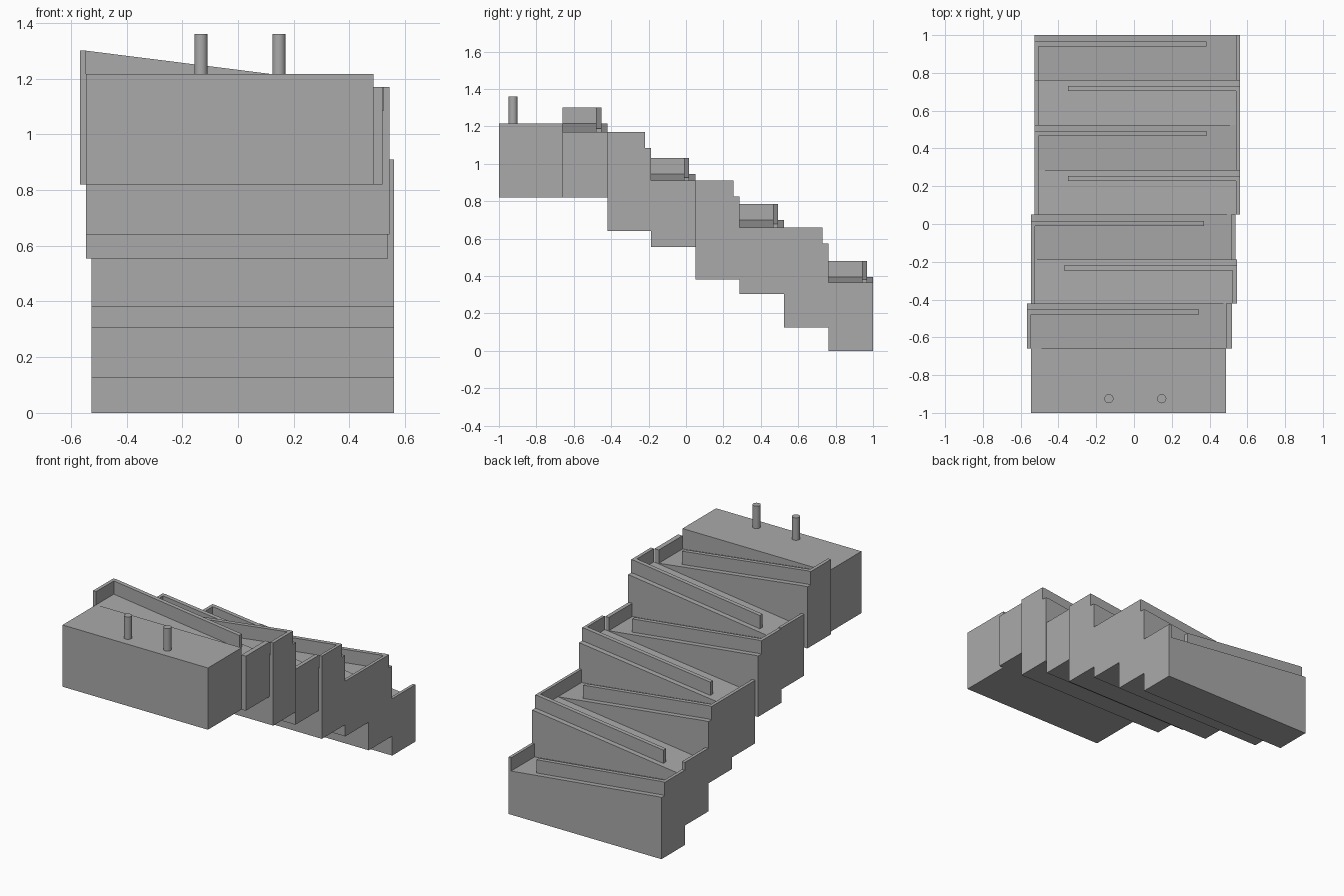
import bpy

cube = bpy.data.objects.get("Cube")
if cube:
    bpy.data.objects.remove(cube, do_unlink=True)

# One plain grey for everything
grey = bpy.data.materials.new("plain_grey")
grey.use_nodes = True
colour = (0.4, 0.4, 0.4, 1)
grey.diffuse_color = colour
grey.node_tree.nodes["Principled BSDF"].inputs["Base Color"].default_value = colour


def prism(name, profile, y0, y1):
    """Extrude an x-z outline from y0 to y1."""
    n = len(profile)
    verts = [(x, y, z) for y in (y0, y1) for x, z in profile]
    faces = [tuple(range(n)), tuple(range(2 * n - 1, n - 1, -1))]
    faces += [(i, i + n, (i + 1) % n + n, (i + 1) % n) for i in range(n)]
    # Mirrored outlines run the other way round, so flip their faces
    area = sum(profile[i - 1][0] * profile[i][1] - profile[i][0] * profile[i - 1][1]
               for i in range(n))
    if area < 0:
        faces = [f[::-1] for f in faces]
    mesh = bpy.data.meshes.new(name)
    mesh.from_pydata(verts, [], faces)
    mesh.materials.append(grey)
    obj = bpy.data.objects.new(name, mesh)
    bpy.context.collection.objects.link(obj)
    return obj


def box(name, x0, x1, y0, y1, z0, z1):
    return prism(name, [(x0, z0), (x1, z0), (x1, z1), (x0, z1)], y0, y1)


RAIL = 0.085    # rail height above the ramp
LEDGE = 0.033   # strip of ramp outside the long rail
THICK = 0.027   # long rail thickness


def ramp(index, y0, y1, bottom, top, low_top, high, high_in, low_in, low, gap):
    """Sloped tray: falls from the high end to the low end, with an open gap there."""
    floor, low_floor = top - RAIL, low_top - RAIL
    rail_y = y1 - LEDGE
    prism(f"ramp_{index}",
          [(high, bottom), (high, floor), (high_in, floor), (low_in, low_floor),
           (low_in, low_top), (low, low_top), (low, bottom)], y0, y1)
    box(f"end_rail_{index}", min(high, high_in), max(high, high_in), y0, rail_y, floor, top)
    # Long rail follows the slope and stops short of the low end
    t = (gap - high_in) / (low_in - high_in)
    drop = (top - low_top) * t
    prism(f"long_rail_{index}",
          [(high_in, floor), (gap, floor - drop), (gap, top - drop), (high_in, top)],
          rail_y - THICK, rail_y)


# Start block with two pegs
box("start_block", -0.545, 0.487, -1, -0.66, 0.82, 1.216)
for side, x in (("right", -0.133), ("left", 0.147)):
    bpy.ops.mesh.primitive_cylinder_add(vertices=32, radius=0.024, depth=0.16,
                                        location=(x, -0.925, 1.28))
    peg = bpy.context.object
    peg.name = f"{side}_peg"
    peg.data.materials.append(grey)
    bpy.ops.object.shade_smooth_by_angle()

# Zigzag ramps, each lower than the one before
# y0, y1, bottom, top, low top, high end, its inside, low end inside, low end, gap
ramps = [
    (-0.66, -0.42, 0.82, 1.30, 1.17, -0.567, -0.545, 0.487, 0.518, 0.345),
    (-0.42, -0.187, 0.64, 1.17, 1.035, 0.544, 0.522, -0.525, -0.545, -0.37),
    (-0.187, 0.05, 0.555, 1.03, 0.91, -0.546, -0.525, 0.513, 0.538, 0.37),
    (0.05, 0.287, 0.38, 0.91, 0.785, 0.56, 0.541, -0.505, -0.526, -0.35),
    (0.287, 0.525, 0.305, 0.785, 0.66, -0.526, -0.505, 0.541, 0.56, 0.385),
    (0.525, 0.763, 0.125, 0.66, 0.53, 0.56, 0.541, -0.505, -0.526, -0.35),
    (0.763, 1.0, 0.0, 0.48, 0.365, -0.526, -0.505, 0.541, 0.56, 0.385),
]
for i, row in enumerate(ramps, 1):
    ramp(i, *row)
